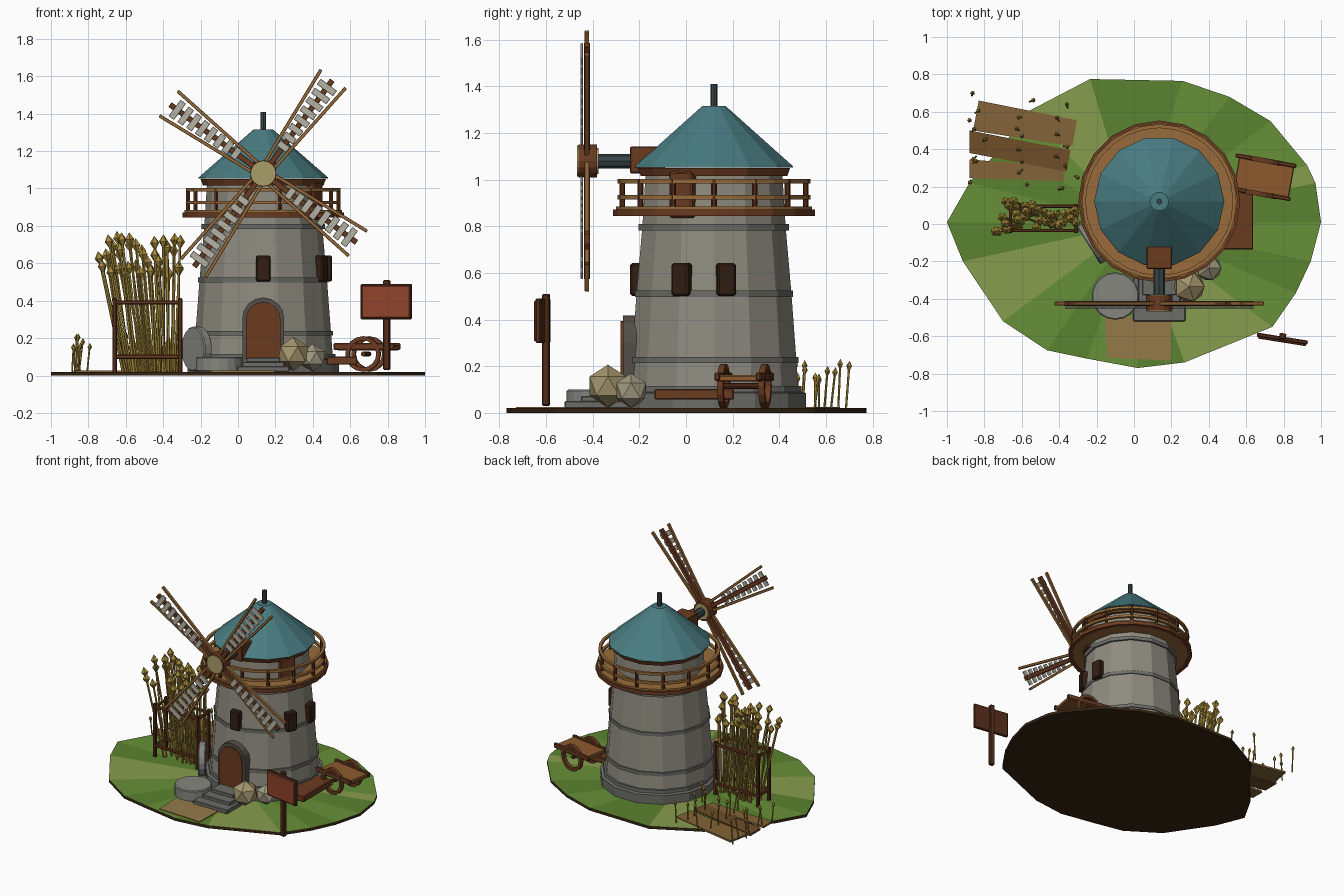
import bpy, bmesh, math, random
from mathutils import Vector, Matrix

if "Cube" in bpy.data.objects:
    bpy.data.objects.remove(bpy.data.objects["Cube"])
random.seed(4)
MATS = {}
CX, CY = 0.135, 0.12          # tower axis
Z = Vector((0, 0, 1))

def mat(hexcol):
    if hexcol not in MATS:
        m = bpy.data.materials.new("paint_" + hexcol)
        m.diffuse_color = [(int(hexcol[i:i + 2], 16) / 255) ** 2.2 for i in (0, 2, 4)] + [1]
        m.use_nodes = True
        m.node_tree.nodes["Principled BSDF"].inputs["Base Color"].default_value = m.diffuse_color
        MATS[hexcol] = m
    return MATS[hexcol]

def finish(name, bm, *cols, bevel=0):
    bmesh.ops.recalc_face_normals(bm, faces=bm.faces)
    me = bpy.data.meshes.new(name)
    bm.to_mesh(me)
    bm.free()
    ob = bpy.data.objects.new(name, me)
    bpy.context.collection.objects.link(ob)
    for c in cols:
        me.materials.append(mat(c))
    if bevel:
        mod = ob.modifiers.new("soft_edges", 'BEVEL')
        mod.width, mod.segments = bevel, 1
    return ob

def box(name, c, s, col, rz=0, bevel=0.005):
    bm = bmesh.new()
    m = Matrix.Translation(c) @ Matrix.Rotation(math.radians(rz), 4, 'Z') @ Matrix.Diagonal((*s, 1))
    bmesh.ops.create_cube(bm, size=1, matrix=m)
    return finish(name, bm, col, bevel=bevel)

def add_stick(bm, a, b, r, n=6, r2=None):
    a, b = Vector(a), Vector(b)
    d = b - a
    m = Matrix.Translation((a + b) / 2) @ d.to_track_quat('Z', 'Y').to_matrix().to_4x4()
    bmesh.ops.create_cone(bm, cap_ends=True, segments=n, radius1=r, radius2=r if r2 is None else r2,
                          depth=d.length, matrix=m)

def stick(name, a, b, r, col, n=12, bevel=0):
    bm = bmesh.new()
    add_stick(bm, a, b, r, n)
    return finish(name, bm, col, bevel=bevel)

def lathe(name, pts, n, col, centre=(CX, CY, 0), axis='Z', closed=False, rz=0):
    """Revolve (radius, height) points; closed profiles make rings."""
    bm = bmesh.new()
    rot = Matrix.Rotation(math.radians(rz), 4, 'Z')
    if axis == 'Y':
        rot = rot @ Matrix.Rotation(math.pi / 2, 4, 'X')
    m = Matrix.Translation(centre) @ rot
    rings = [[bm.verts.new(m @ Vector((r * math.cos(t), r * math.sin(t), h)))
              for t in (2 * math.pi * i / n for i in range(n))] for r, h in pts]
    pairs = list(zip(rings, rings[1:])) + ([(rings[-1], rings[0])] if closed else [])
    for p, q in pairs:
        for i in range(n):
            bm.faces.new((p[i], p[(i + 1) % n], q[(i + 1) % n], q[i]))
    if not closed:
        bm.faces.new(rings[0])
        bm.faces.new(rings[-1])
    return finish(name, bm, col)

def ring(name, ro, ri, z0, z1, n, col, **k):
    return lathe(name, [(ro, z0), (ro, z1), (ri, z1), (ri, z0)], n, col, closed=True, **k)

def prism(name, pts, z0, z1, col):
    bm = bmesh.new()
    f = bm.faces.new([bm.verts.new((x, y, z0)) for x, y in pts])
    up = bmesh.ops.extrude_face_region(bm, geom=[f])
    bmesh.ops.translate(bm, vec=(0, 0, z1 - z0), verts=[v for v in up['geom'] if isinstance(v, bmesh.types.BMVert)])
    return finish(name, bm, col)

DARK, WOOD, DECK, STONE, TRIM, STRAW = "55301F", "6A3D25", "976B3C", "8D8A7E", "6C6C68", "A68A3C"

# grassy island with fanned patches of green
edge = [(-1, .01), (-.88, .22), (-.7, .42), (-.57, .6), (-.235, .775), (.26, .765), (.51, .68), (.73, .55),
        (.925, .315), (.97, .22), (1, .01), (.945, -.2), (.865, -.37), (.74, -.55), (.27, -.74),
        (.02, -.77), (-.25, -.72), (-.465, -.675), (-.7, -.52), (-.915, -.2)]
bm = bmesh.new()
mid = bm.verts.new((0, 0, .02))
top = [bm.verts.new((x, y, .02)) for x, y in edge]
low = [bm.verts.new((x, y, 0)) for x, y in edge]
for i in range(len(edge)):
    j = (i + 1) % len(edge)
    bm.faces.new((mid, top[j], top[i])).material_index = (0, 1, 0, 2, 1)[i % 5]
    bm.faces.new((top[i], top[j], low[j], low[i])).material_index = 3
bm.faces.new(low).material_index = 3
finish("ground", bm, "668F3A", "5B8233", "869C4E", "3A2A1A")
prism("path", [(-.155, -.49), (.2, -.51), (.195, -.73), (-.145, -.715)], .018, .026, "93794A")

# tower
lathe("plinth", [(.405, .015), (.405, .085), (.385, .09), (.385, .115)], 14, TRIM)
lathe("tower_wall", [(.372, .1), (.34, .52), (.315, .8), (.3, 1.04)], 14, STONE)
for z, r in ((.225, .372), (.51, .348), (.795, .331)):
    ring("stone_band", r, r - .05, z - .012, z + .014, 14, TRIM)
lathe("eaves_band", [(.322, 1.015), (.335, 1.05)], 14, WOOD)
lathe("roof", [(.348, 1.052), (.345, 1.06), (.058, 1.31), (.05, 1.316)], 14, "4A7B80")
stick("finial", (CX, CY, 1.3), (CX, CY, 1.41), .016, "3B464A", 8)

# gallery
ring("gallery_deck", .42, .28, .85, .885, 20, DECK)
ring("gallery_rim", .433, .405, .845, .872, 20, WOOD)
for z in (.925, .993):
    ring("gallery_rail", .413, .393, z - .009, z + .009, 28, DECK)
for i in range(14):
    t = 2 * math.pi * i / 14
    x, y = CX + .403 * math.cos(t), CY + .403 * math.sin(t)
    stick("gallery_post", (x, y, .86), (x, y, 1.0), .012, DARK, 6)

# windows and gallery door, placed around the wall by angle
for name, a, r, z, w, h in (("window", -90, .335, .572, .08, .14), ("window", -24, .34, .572, .08, .14),
                            ("window", 8.6, .343, .572, .08, .14), ("gallery_door", -26, .305, .935, .11, .2)):
    t = math.radians(a)
    c = (CX + r * math.cos(t), CY + r * math.sin(t), z)
    box(name, c, (.05, w, h), WOOD if "door" in name else "35241A", a, .008)

# arched door with stone surround
def arch(name, w, z0, zs, y0, y1, col):
    pts = [(-w, z0), (w, z0)] + [(w * math.cos(k * math.pi / 8), zs + w * math.sin(k * math.pi / 8)) for k in range(9)]
    bm = bmesh.new()
    f = bm.faces.new([bm.verts.new((CX + x, y0, z)) for x, z in pts])
    g = bmesh.ops.extrude_face_region(bm, geom=[f])['geom']
    bmesh.ops.translate(bm, vec=(0, y1 - y0, 0), verts=[v for v in g if isinstance(v, bmesh.types.BMVert)])
    finish(name, bm, col)
arch("door_surround", .112, .06, .305, -.27, -.15, "55504A")
arch("door", .093, .06, .3, -.28, -.2, WOOD)
for i, (w, y) in enumerate(((.28, -.52), (.225, -.45), (.18, -.38))):
    z0, z1 = (.02, .045, .07)[i], (.05, .073, .096)[i]
    box("door_step", (CX, (y - .22) / 2, (z0 + z1) / 2), (w, -.22 - y, z1 - z0), TRIM, 0, .004)

# windshaft and hub
HUB = Vector((CX, -.425, 1.08))
box("shaft_housing", (CX, -.165, 1.085), (.135, .15, .115), WOOD)
stick("windshaft", (CX, -.15, 1.08), (CX, -.4, 1.08), .031, "3B464A", 8)
stick("hub", (CX, -.462, 1.08), (CX, -.382, 1.08), .07, WOOD, 16)
stick("hub_front_plate", (CX, -.468, 1.08), (CX, -.46, 1.08), .066, "A89C68", 16)
stick("hub_back_plate", (CX, -.384, 1.08), (CX, -.376, 1.08), .055, "A89C68", 16)

# four sails
for k in range(4):
    t = math.radians(53.5 + 90 * k)
    u, v = Vector((math.cos(t), 0, math.sin(t))), Vector((-math.sin(t), 0, math.cos(t)))
    m = Matrix((u, Vector((0, 1, 0)), v)).transposed().to_4x4()
    m = Matrix.Translation(HUB) @ m
    def bar(name, a, b, w, d, y, col):
        a, b = Vector((a[0], y, a[1])), Vector((b[0], y, b[1]))
        bm = bmesh.new()
        ang = math.atan2(b.z - a.z, b.x - a.x)
        mm = m @ Matrix.Translation((a + b) / 2) @ Matrix.Rotation(-ang, 4, 'Y') @ Matrix.Diagonal(((b - a).length, d, w, 1))
        bmesh.ops.create_cube(bm, size=1, matrix=mm)
        finish(name, bm, col, bevel=.002)
    bar("sail_spar", (.03, 0), (.62, 0), .03, .026, 0, WOOD)
    for s in (-1, 1):
        bar("sail_rail", (.06, s * .03), (.63, s * .082), .018, .02, 0, DECK)
    for i in range(8):
        r = .18 + i * .056
        w = .032 + .022 * i / 7
        bar("sail_slat", (r, -w), (r, w), .036, .01, -.022, "B5B1A3")

# millstones and rocks
stick("flat_millstone", (-.1, -.385, .02), (-.1, -.385, .1), .127, "85857F", 18, .006)
d = Vector((math.cos(math.radians(212)), math.sin(math.radians(212)), 0))
c = Vector((CX, CY, .142)) + d * .42
stick("leaning_millstone", c - d * .025, c + d * .025, .12, "85857F", 18, .006)
for c, r, col in (((.295, -.335, .115), .092, "A3946C"), ((.4, -.235, .095), .075, "A09A80")):
    bm = bmesh.new()
    bmesh.ops.create_icosphere(bm, subdivisions=1, radius=r, matrix=Matrix.Translation(c))
    finish("rock", bm, col)

# handcart and low bench
box("cart_bed", (.695, .25, .148), (.3, .19, .028), "8B5A30", -10)
for s in (-1, 1):
    off = Matrix.Rotation(math.radians(-10), 3, 'Z') @ Vector((0, s * .09, 0))
    box("cart_side", (.69 + off.x, .25 + off.y, .155), (.33, .022, .035), WOOD, -10)
    ring("cart_wheel", .095, .073, -.013, .013, 16, WOOD, centre=(.685 + off.x, .25 + off.y, .115), axis='Y', rz=-10)
a = Matrix.Rotation(math.radians(-10), 3, 'Z') @ Vector((0, .09, 0))
stick("cart_axle", Vector((.685, .25, .115)) - a, Vector((.685, .25, .115)) + a, .013, DARK, 8)
box("bench", (.555, .035, .08), (.165, .34, .045), WOOD)

# blank signboard
box("sign_post", (.795, -.6, .27), (.036, .032, .48), DARK, -9)
box("sign_frame", (.793, -.613, .395), (.275, .022, .19), DARK, -9)
box("sign_board", (.792, -.622, .395), (.26, .022, .174), "8E4630", -9)

# ploughed strips
prism("field_strip", [(-.83, .66), (-.305, .555), (-.33, .415), (-.86, .5)], .012, .026, "83643A")
prism("field_strip", [(-.88, .5), (-.34, .395), (-.36, .28), (-.88, .38)], .012, .028, "6E4F2C")
prism("field_strip", [(-.88, .345), (-.37, .305), (-.375, .23), (-.88, .245)], .012, .026, "83643A")

# grain stalks
def grain(bm, base, tip, r, hr, hl):
    base, tip = Vector(base), Vector(tip)
    u = (tip - base).normalized()
    n = tip - u * hl
    add_stick(bm, base, n, r, 5)
    add_stick(bm, n, n + u * hl * .45, r, 5, hr)
    add_stick(bm, n + u * hl * .45, tip, hr, 5, 0)

bm = bmesh.new()
for x in (-.87, -.6, -.38):
    for i in range(8):
        px, py = x + random.uniform(-.025, .07), .25 + i * .06 + random.uniform(-.02, .02) - (x + .87) * .12
        grain(bm, (px, py, .02), (px + random.uniform(-.025, .025), py + random.uniform(-.02, .02),
              random.uniform(.16, .235)), .005, .013, .04)
finish("short_grain", bm, STRAW)
bm = bmesh.new()
for i in range(38):
    f = (i + .5) / 38
    bx, by = -.62 + .31 * f, random.uniform(-.02, .08)
    grain(bm, (bx, by, .02), (-.75 + .46 * f + random.uniform(-.03, .03), by + random.uniform(-.05, .05),
          random.uniform(.58, .78)), .007, .026, .07)
finish("tall_grain", bm, STRAW)

# grain rack
for y in (-.035, .095):
    for x in (-.66, -.31):
        box("rack_post", (x, y, .215), (.024, .024, .4), DARK)
    for z in (.1, .39):
        box("rack_rail", (-.485, y, z), (.37, .018, .022), WOOD)
for x in (-.66, -.31):
    for z in (.1, .39):
        box("rack_end_rail", (x, .03, z), (.018, .13, .022), WOOD)
